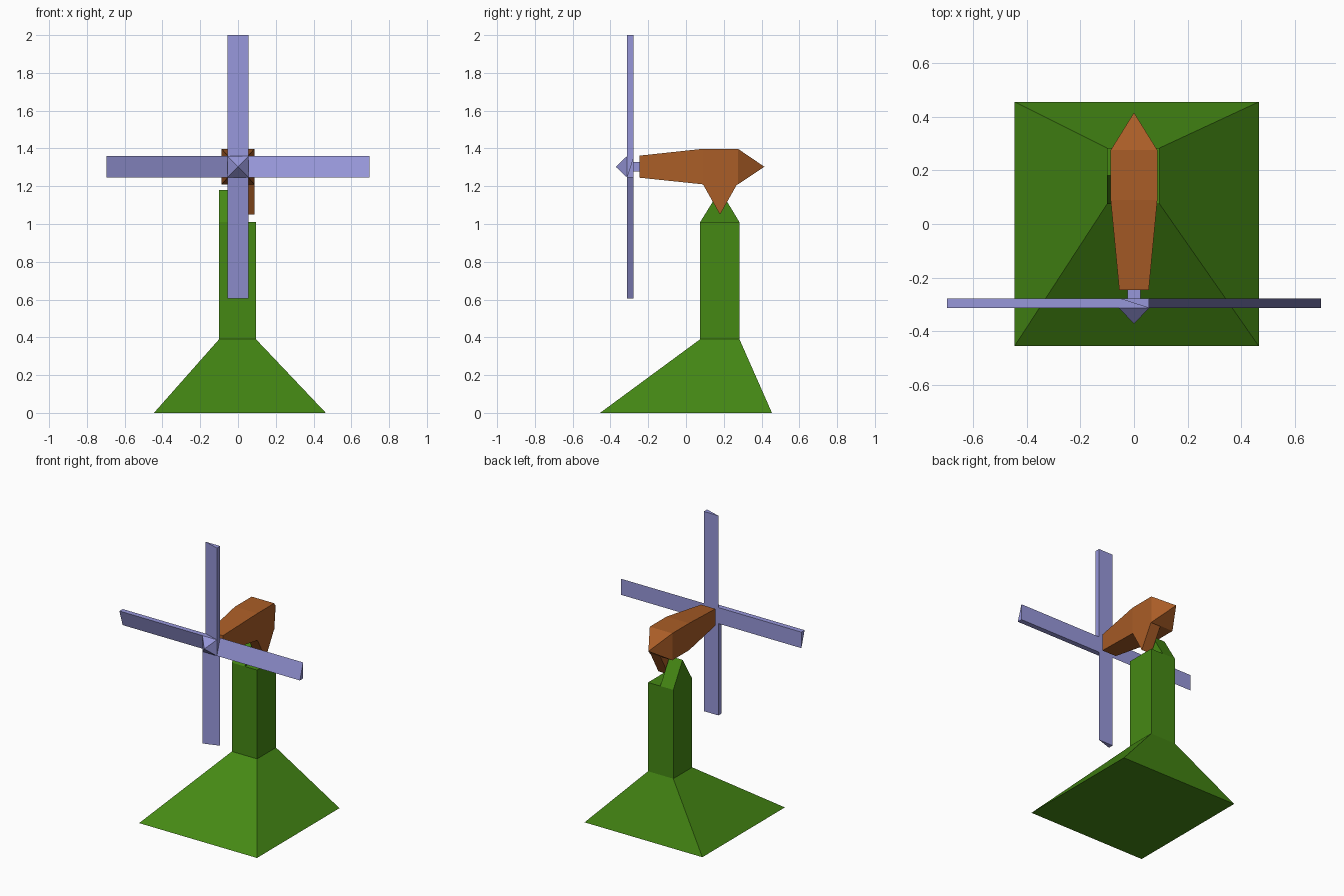
import bpy, bmesh, math
from mathutils import Matrix, Vector

if "Cube" in bpy.data.objects:
    bpy.data.objects.remove(bpy.data.objects["Cube"])


def material(name, rgb):
    m = bpy.data.materials.new(name)
    m.diffuse_color = (*rgb, 1)
    m.use_nodes = True
    m.node_tree.nodes["Principled BSDF"].inputs["Base Color"].default_value = m.diffuse_color
    return m


GREEN = material("green", (0.06, 0.25, 0.007))
BROWN = material("brown", (0.40, 0.11, 0.02))
BLUE = material("blue", (0.31, 0.31, 0.70))


def loft(name, rings, mat, apex=None):
    """Skin a list of equal rings; close the far end with a cap or an apex."""
    bm = bmesh.new()
    rows = [[bm.verts.new(p) for p in ring] for ring in rings]
    n = len(rows[0])
    for a, b in zip(rows, rows[1:]):
        for i in range(n):
            j = (i + 1) % n
            bm.faces.new((a[i], a[j], b[j], b[i]))
    bm.faces.new(rows[0])
    if apex:
        tip = bm.verts.new(apex)
        for i in range(n):
            bm.faces.new((rows[-1][i], rows[-1][(i + 1) % n], tip))
    else:
        bm.faces.new(rows[-1])
    bmesh.ops.recalc_face_normals(bm, faces=bm.faces)
    mesh = bpy.data.meshes.new(name)
    bm.to_mesh(mesh)
    bm.free()
    mesh.materials.append(mat)
    obj = bpy.data.objects.new(name, mesh)
    bpy.context.collection.objects.link(obj)
    return obj


def rect_z(x0, x1, y0, y1, z):
    return [(x0, y0, z), (x1, y0, z), (x1, y1, z), (x0, y1, z)]


def rect_y(hx, z0, z1, y):
    return [(-hx, y, z0), (hx, y, z0), (hx, y, z1), (-hx, y, z1)]


def prism_x(name, profile, x0, x1, mat):
    """Extrude a (y, z) profile along x."""
    return loft(name, [[(x, y, z) for y, z in profile] for x in (x0, x1)], mat)


# Flared foot and square column
loft("tower", [rect_z(-0.445, 0.465, -0.455, 0.455, 0),
               rect_z(-0.10, 0.095, 0.075, 0.283, 0.39),
               rect_z(-0.10, 0.095, 0.075, 0.283, 1.01)], GREEN)

# Interlocking pivot lugs
prism_x("tower_lug", [(0.075, 1.01), (0.283, 1.01), (0.18, 1.18)], -0.10, 0.0, GREEN)
prism_x("nacelle_lug", [(0.09, 1.21), (0.27, 1.21), (0.18, 1.05)], 0.01, 0.087, BROWN)

# Tapered nacelle with pointed tail
loft("nacelle", [rect_y(0.055, 1.245, 1.362, -0.245),
                 rect_y(0.087, 1.21, 1.398, 0.09),
                 rect_y(0.087, 1.21, 1.398, 0.275)], BROWN, apex=(0, 0.415, 1.303))

# Shaft and pointed hub
C = 1.303
R = 0.056
loft("shaft", [rect_y(0.025, C - 0.025, C + 0.025, y) for y in (-0.28, -0.24)], BLUE)
loft("hub", [rect_y(R, C - R, C + R, y) for y in (-0.277, -0.313)], BLUE,
     apex=(0, -0.372, C))

# Four wedge-section blades turned about the hub axis
for i, side in enumerate(("right", "upper", "left", "lower")):
    blade = prism_x(side + "_blade", [(-0.313, -R), (-0.277, -R), (-0.277, R)],
                    R, 0.697, BLUE)
    blade.data.transform(Matrix.Translation(Vector((0, 0, C)))
                         @ Matrix.Rotation(-i * math.pi / 2, 4, 'Y'))
